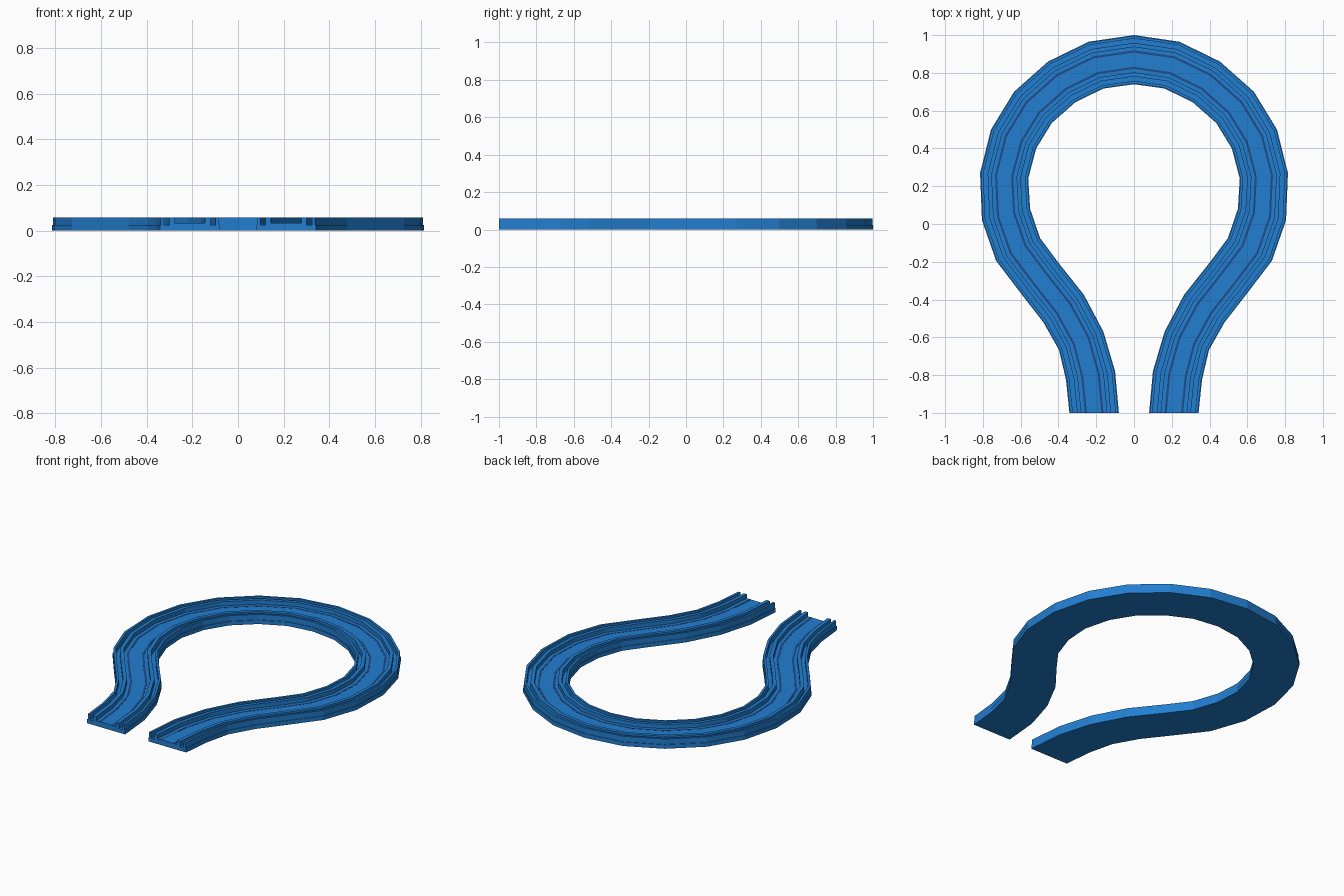
import bpy
import bmesh

cube = bpy.data.objects.get("Cube")
if cube:
    bpy.data.objects.remove(cube, do_unlink=True)


def make_material(name, color):
    mat = bpy.data.materials.new(name)
    mat.use_nodes = True
    mat.diffuse_color = color
    mat.node_tree.nodes["Principled BSDF"].inputs["Base Color"].default_value = color
    return mat


blue = make_material("track blue", (0.016, 0.21, 0.64, 1))
dark_blue = make_material("groove dark blue", (0.013, 0.07, 0.25, 1))

# Edges of the left half of the loop, from the rear middle to the front end
outer_edge = [(0, 1), (.24, .965), (.455, .86), (.635, .7), (.757, .5),
              (.815, .27), (.805, .02), (.73, -.195), (.593, -.375),
              (.48, -.52), (.397, -.667), (.36, -.825), (.342, -1)]
inner_edge = [(0, .74), (.162, .717), (.31, .645), (.435, .535), (.518, .4),
              (.56, .24), (.55, .08), (.497, -.075), (.4, -.205),
              (.265, -.375), (.162, -.57), (.1, -.78), (.08, -1)]
half = list(zip(inner_edge, outer_edge))
mirrored = [((-i[0], i[1]), (-o[0], o[1])) for i, o in half[:0:-1]]
stations = mirrored + half
HALF_WIDTH = 0.13


def sweep(name, profile, mat):
    """Sweep a closed (offset, height) profile along the whole loop."""
    bm = bmesh.new()
    rows = []
    for inner, outer in stations:
        row = []
        for offset, z in profile:
            t = (offset + HALF_WIDTH) / (2 * HALF_WIDTH)
            x, y = (a + (b - a) * t for a, b in zip(inner, outer))
            row.append(bm.verts.new((x, y, z)))
        rows.append(row)
    n = len(profile)
    for r, s in zip(rows, rows[1:]):
        for k in range(n):
            m = (k + 1) % n
            bm.faces.new((r[k], r[m], s[m], s[k]))
    bm.faces.new(rows[0])
    bm.faces.new(rows[-1])
    bmesh.ops.recalc_face_normals(bm, faces=bm.faces)
    mesh = bpy.data.meshes.new(name)
    bm.to_mesh(mesh)
    bm.free()
    mesh.materials.append(mat)
    obj = bpy.data.objects.new(name, mesh)
    bpy.context.collection.objects.link(obj)


def box(a, b, low, high):
    return [(a, low), (b, low), (b, high), (a, high)]


BASE, BED, TOP = 0.025, 0.033, 0.059

# Base plate and the raised bed between the rails
sweep("base_plate", box(-HALF_WIDTH, HALF_WIDTH, 0, BASE), blue)
sweep("road_bed", box(-0.067, 0.067, BASE, BED), blue)

# Paired rails with a slot between them, and a dark line on the bed
for side, label in ((-1, "inside"), (1, "outside")):
    sweep(label + "_edge_rail", box(side * 0.112, side * 0.126, BASE, TOP), blue)
    sweep(label + "_guide_rail", box(side * 0.067, side * 0.089, BASE, TOP), blue)
    sweep(label + "_bed_line", box(side * 0.038, side * 0.049, BED, BED + 0.001), dark_blue)
